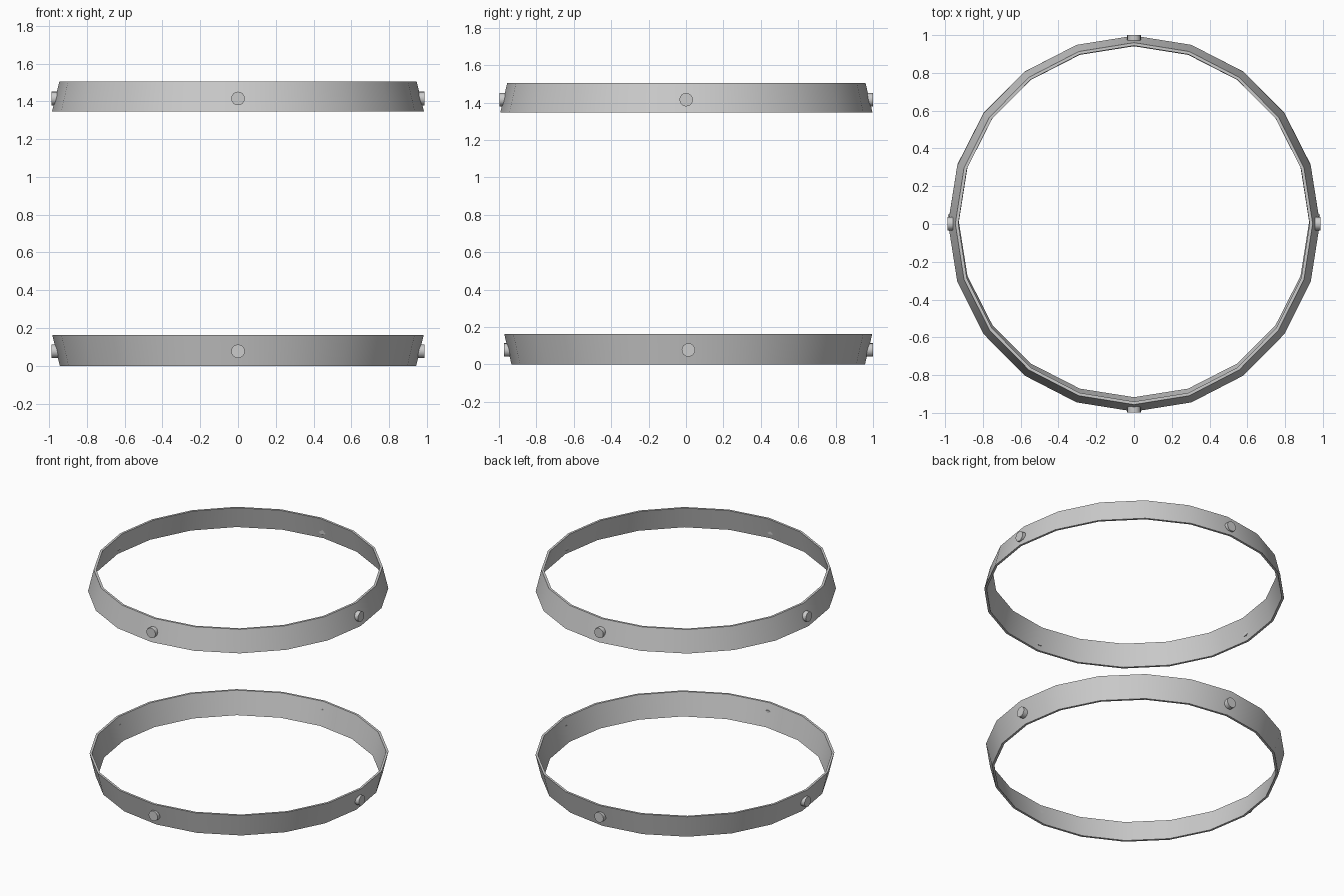
import bpy, bmesh, math

if "Cube" in bpy.data.objects:
    bpy.data.objects.remove(bpy.data.objects["Cube"])

SIDES = 20
WALL = 0.016


def finish(name, bm):
    bmesh.ops.recalc_face_normals(bm, faces=bm.faces)
    me = bpy.data.meshes.new(name)
    bm.to_mesh(me)
    bm.free()
    ob = bpy.data.objects.new(name, me)
    bpy.context.collection.objects.link(ob)
    bpy.ops.object.select_all(action='DESELECT')
    bpy.context.view_layer.objects.active = ob
    ob.select_set(True)
    bpy.ops.object.shade_smooth_by_angle(angle=math.radians(30))
    return ob


def hoop(name, z0, z1, r0, r1, cy):
    # tapered band: r0, r1 are (x, y) outer radii at bottom and top
    bm = bmesh.new()
    section = [(r0, 0, z0), (r1, 0, z1), (r1, WALL, z1), (r0, WALL, z0)]
    rings = []
    for i in range(SIDES):
        a = 2 * math.pi * i / SIDES
        rings.append([bm.verts.new(((r[0] - w) * math.cos(a), cy + (r[1] - w) * math.sin(a), z))
                      for r, w, z in section])
    for i in range(SIDES):
        p, q = rings[i], rings[(i + 1) % SIDES]
        for j in range(4):
            k = (j + 1) % 4
            bm.faces.new((p[j], q[j], q[k], p[k]))
    finish(name, bm)


def rivets(name, z, rx, ry, cy, length=0.034):
    # four short pins through the band
    for i in range(4):
        a = i * math.pi / 2
        d = (rx if i % 2 == 0 else ry) - length / 2
        bm = bmesh.new()
        bmesh.ops.create_cone(bm, cap_ends=True, segments=16, radius1=0.036,
                              radius2=0.036, depth=length)
        ob = finish(f"{name}_{i + 1}", bm)
        ob.rotation_euler = (0, math.pi / 2, a)
        ob.location = (d * math.cos(a), cy + d * math.sin(a), z)


# lower hoop flares upward, upper hoop flares downward
hoop("lower_hoop", 0.0, 0.163, (0.943, 0.945), (0.983, 0.984), 0.012)
hoop("upper_hoop", 1.347, 1.504, (0.984, 0.995), (0.946, 0.958), 0.002)
rivets("lower_rivet", 0.077, 0.986, 0.986, 0.013)
rivets("upper_rivet", 1.415, 0.987, 0.999, 0.001)
